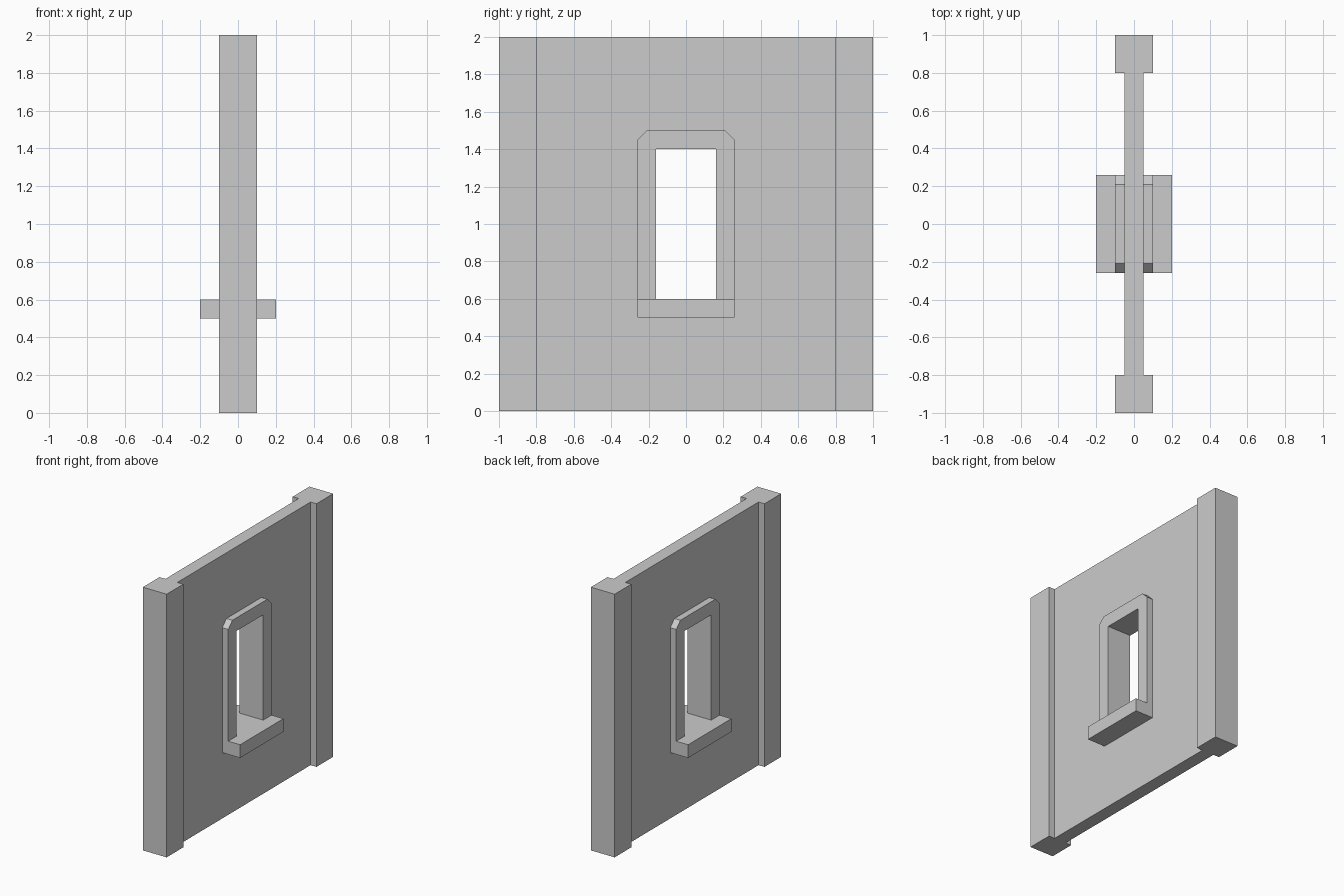
import bpy, bmesh

if "Cube" in bpy.data.objects:
    bpy.data.objects.remove(bpy.data.objects["Cube"])


def finish(name, bm):
    bmesh.ops.recalc_face_normals(bm, faces=bm.faces[:])
    mesh = bpy.data.meshes.new(name)
    bm.to_mesh(mesh)
    bm.free()
    ob = bpy.data.objects.new(name, mesh)
    bpy.context.collection.objects.link(ob)
    return ob


def loop(bm, pts, x):
    """Closed vertex loop of (y, z) points at depth x."""
    return [bm.verts.new((x, y, z)) for y, z in pts]


def rect(hw, z0, z1):
    return [(-hw, z0), (hw, z0), (hw, z1), (-hw, z1)]


def extrude_x(bm, faces, depth):
    res = bmesh.ops.extrude_face_region(bm, geom=faces, use_keep_orig=True)
    moved = [v for v in res["geom"] if isinstance(v, bmesh.types.BMVert)]
    bmesh.ops.translate(bm, verts=moved, vec=(depth, 0, 0))


def slab(name, pts, half):
    """Solid (y, z) profile, centred on x = 0."""
    bm = bmesh.new()
    extrude_x(bm, [bm.faces.new(loop(bm, pts, -half))], 2 * half)
    return finish(name, bm)


# Wall panel with a hole whose edge is hidden inside the window frame
bm = bmesh.new()
outer = loop(bm, rect(0.8, 0, 2), -0.05)
inner = loop(bm, rect(0.2, 0.55, 1.45), -0.05)
quads = [bm.faces.new((outer[i], outer[(i + 1) % 4], inner[(i + 1) % 4], inner[i]))
         for i in range(4)]
extrude_x(bm, quads, 0.1)
finish("wall_panel", bm)

# Posts at both ends of the wall
for side, name in ((-1, "front_post"), (1, "back_post")):
    slab(name, [(side * y, z) for y, z in ((0.8, 0), (1, 0), (1, 2), (0.8, 2))], 0.1)

# Window surround with chamfered top corners, standing on the sill
half_arch = [(0.16, 1.4), (0.16, 0.6), (0.26, 0.6), (0.26, 1.45), (0.21, 1.5)]
slab("window_frame", half_arch + [(-y, z) for y, z in reversed(half_arch)], 0.1)

# Sill projecting on both faces of the wall
slab("window_sill", rect(0.26, 0.5, 0.6), 0.2)
